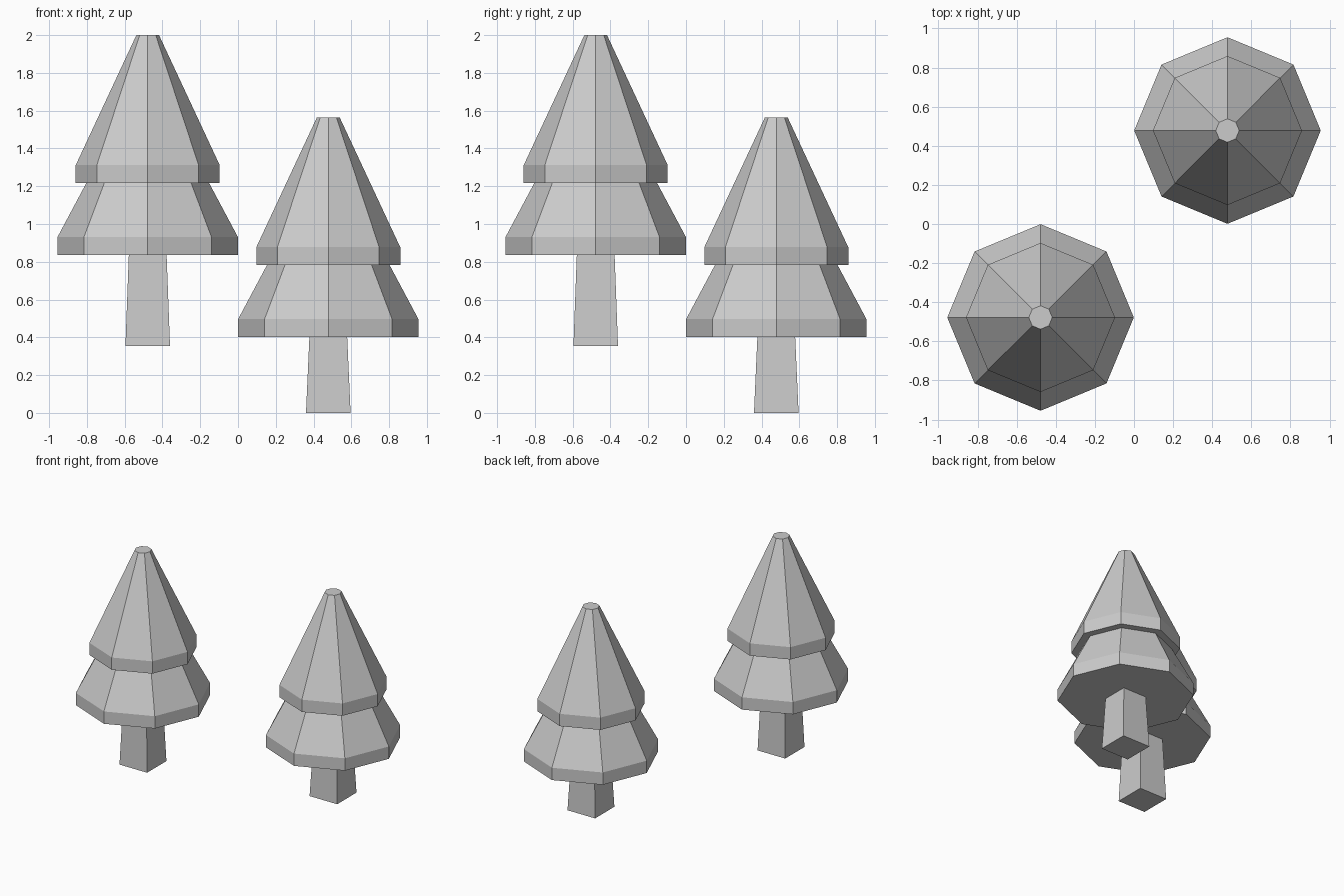
import bpy
import bmesh
from math import pi, cos, sin

cube = bpy.data.objects.get("Cube")
if cube:
    bpy.data.objects.remove(cube, do_unlink=True)

# One plain grey for everything
grey = bpy.data.materials.new("plain grey")
grey.use_nodes = True
GREY = (0.6, 0.6, 0.6, 1)
grey.diffuse_color = GREY
grey.node_tree.nodes["Principled BSDF"].inputs["Base Color"].default_value = GREY


def stacked_rings(name, profile, sides, turn, centre):
    """Closed flat-faced solid through (radius, height) rings."""
    bm = bmesh.new()
    rings = []
    for r, z in profile:
        angles = [turn + 2 * pi * i / sides for i in range(sides)]
        rings.append([bm.verts.new((r * cos(a), r * sin(a), z)) for a in angles])
    for low, high in zip(rings, rings[1:]):
        for i in range(sides):
            j = (i + 1) % sides
            bm.faces.new((low[i], low[j], high[j], high[i]))
    bm.faces.new(rings[0][::-1])
    bm.faces.new(rings[-1])
    mesh = bpy.data.meshes.new(name)
    bm.to_mesh(mesh)
    bm.free()
    mesh.materials.append(grey)
    obj = bpy.data.objects.new(name, mesh)
    obj.location = centre
    bpy.context.collection.objects.link(obj)


def tree(prefix, x, y, base, trunk_length):
    # Square tapered trunk, heights measured from the foliage underside
    root2 = 2 ** 0.5
    centre = (x, y, base + trunk_length)
    stacked_rings(prefix + "_trunk",
                  [(0.118 * root2, -trunk_length), (0.1 * root2, 0)],
                  4, pi / 4, centre)
    # Octagonal foliage: skirt below, tall cone above, each with an upright rim
    stacked_rings(prefix + "_foliage",
                  [(0.477, 0), (0.477, 0.095), (0.325, 0.38), (0.381, 0.38),
                   (0.381, 0.475), (0.06, 1.163)],
                  8, 0, centre)


tree("tall_tree", -0.478, -0.478, 0.353, 0.484)
tree("short_tree", 0.478, 0.478, 0, 0.402)
